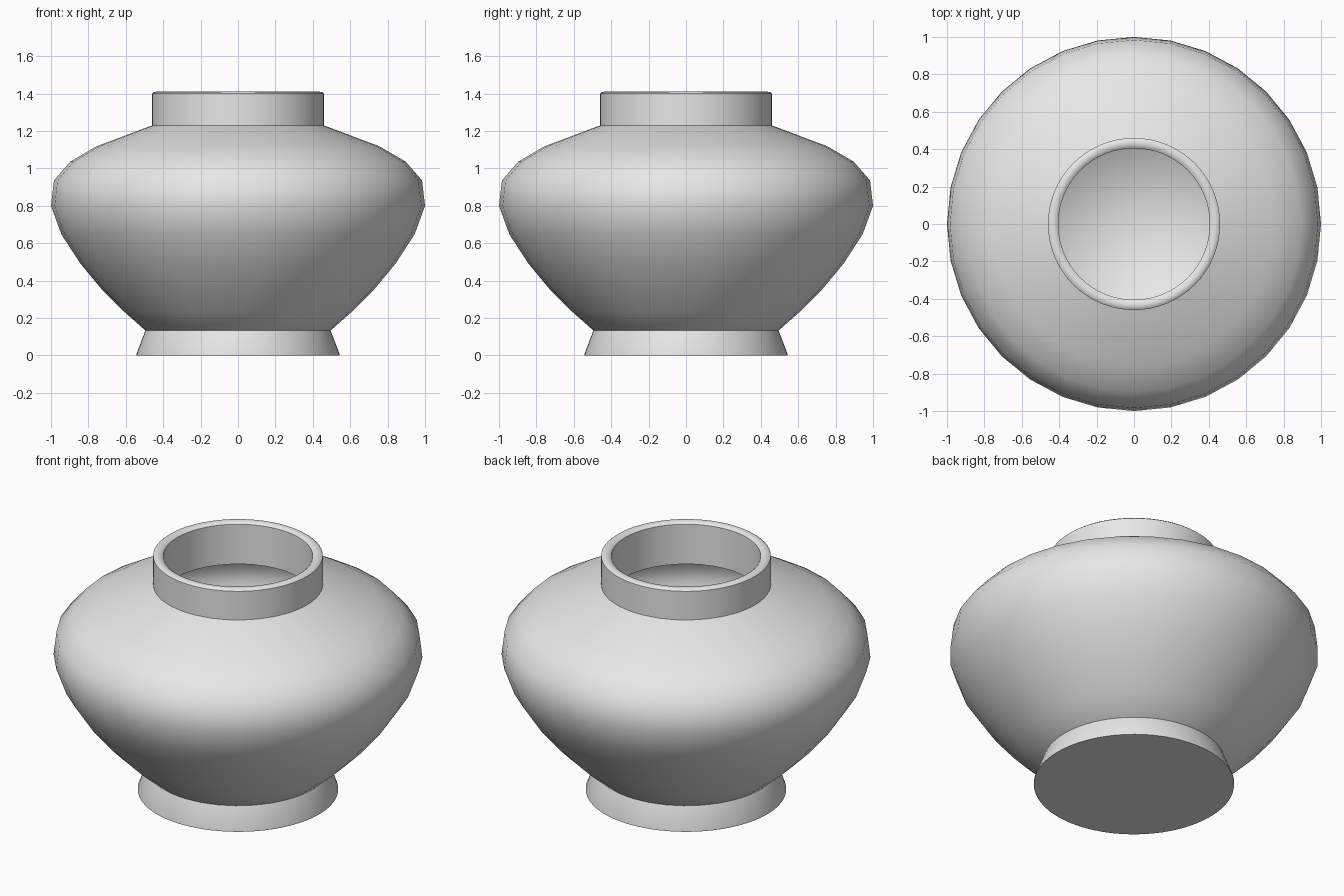
import bpy, bmesh, math

if "Cube" in bpy.data.objects:
    bpy.data.objects.remove(bpy.data.objects["Cube"])

clay = bpy.data.materials.new("pale_grey_clay")
clay.diffuse_color = (0.8, 0.8, 0.8, 1)
clay.use_nodes = True
clay.node_tree.nodes["Principled BSDF"].inputs["Base Color"].default_value = clay.diffuse_color


def lathe(name, profile, sides, closed=False):
    """Spin a (radius, height) profile around z; zero radius makes a pole."""
    bm = bmesh.new()
    rings = []
    for r, z in profile:
        if r == 0:
            rings.append([bm.verts.new((0, 0, z))] * sides)
        else:
            rings.append([bm.verts.new((r * math.cos(2 * math.pi * i / sides),
                                        r * math.sin(2 * math.pi * i / sides), z))
                          for i in range(sides)])
    pairs = list(zip(rings, rings[1:]))
    if closed:
        pairs.append((rings[-1], rings[0]))
    for a, b in pairs:
        for i in range(sides):
            j = (i + 1) % sides
            corners = list(dict.fromkeys((a[i], a[j], b[j], b[i])))
            if len(corners) > 2:
                bm.faces.new(corners)
    bmesh.ops.recalc_face_normals(bm, faces=bm.faces)
    mesh = bpy.data.meshes.new(name)
    bm.to_mesh(mesh)
    bm.free()
    mesh.materials.append(clay)
    ob = bpy.data.objects.new(name, mesh)
    bpy.context.collection.objects.link(ob)
    bpy.ops.object.select_all(action='DESELECT')
    ob.select_set(True)
    bpy.context.view_layer.objects.active = ob
    bpy.ops.object.shade_smooth_by_angle(angle=math.radians(40))
    return ob


# Hollow bowl: outer wall from the shoulder in the neck, down and back up inside
lathe("body", [
    (0, 0.02), (0.25, 0.04), (0.48, 0.12), (0.61, 0.235), (0.73, 0.355),
    (0.843, 0.492), (0.944, 0.647), (1.0, 0.80), (0.984, 0.936),
    (0.896, 1.037), (0.757, 1.118), (0.50, 1.215), (0.43, 1.24),
    (0.43, 1.18), (0.50, 1.155), (0.735, 1.07), (0.855, 0.995),
    (0.93, 0.91), (0.945, 0.80), (0.89, 0.67), (0.79, 0.52),
    (0.68, 0.39), (0.56, 0.265), (0.44, 0.165), (0.23, 0.08), (0, 0.04)], 32)

# Upright neck with a softly rounded rim
lathe("neck", [
    (0.46, 1.17), (0.46, 1.40), (0.45, 1.408), (0.435, 1.411),
    (0.417, 1.408), (0.405, 1.398), (0.405, 1.16)], 64, closed=True)

# Flared foot with a flat base
lathe("foot", [(0, 0), (0.543, 0), (0.543, 0.008), (0.495, 0.134), (0.45, 0.134)], 64)
